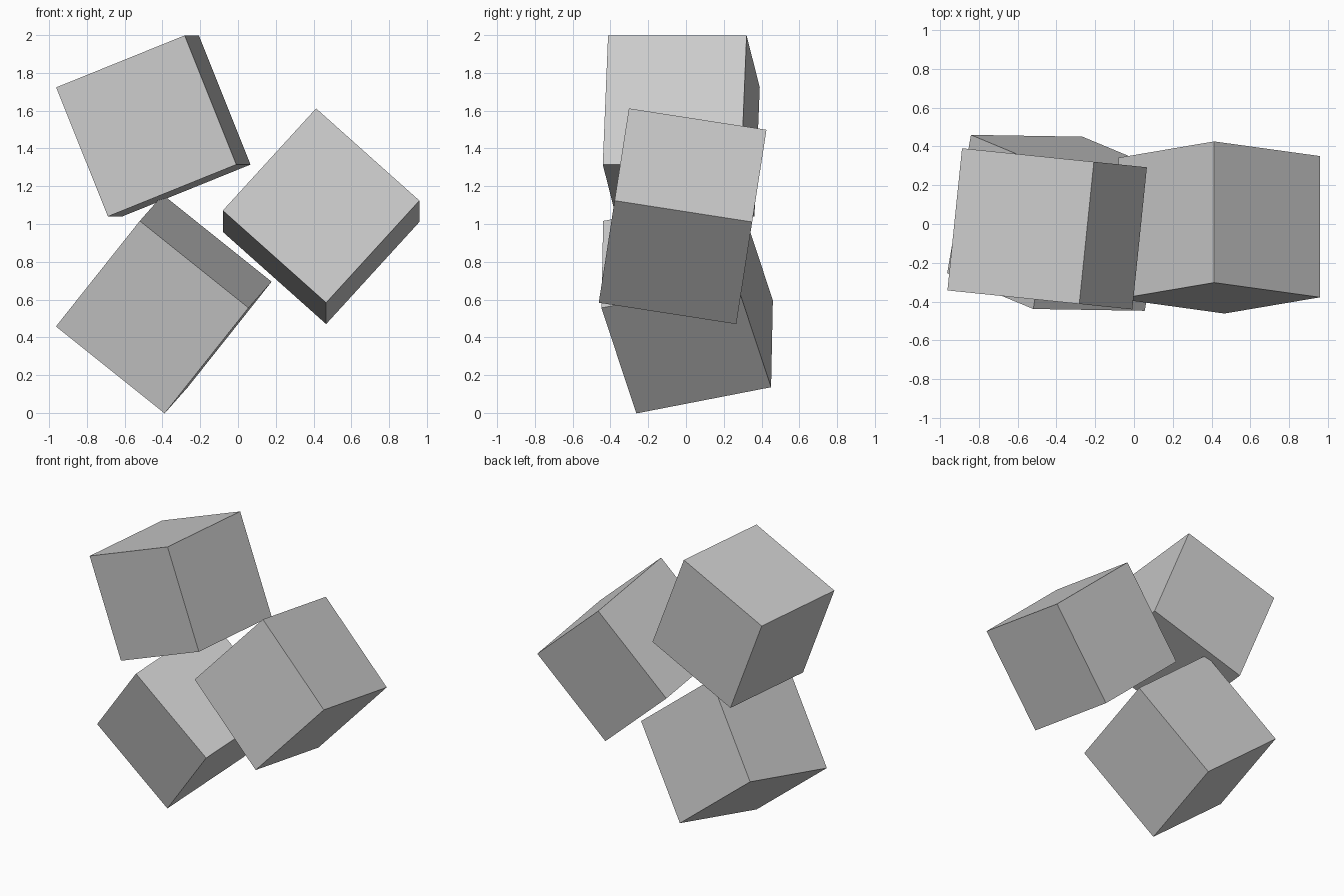
import bpy
from mathutils import Matrix, Vector

if "Cube" in bpy.data.objects:
    bpy.data.objects.remove(bpy.data.objects["Cube"])

SIDE = 0.737


def tumbled_cube(name, centre, depth, across):
    """Cube whose local y follows depth and local x follows across."""
    y = Vector(depth).normalized()
    x = Vector(across)
    x = (x - y * x.dot(y)).normalized()
    z = x.cross(y)
    rot = Matrix((x, y, z)).transposed().to_4x4()
    bpy.ops.mesh.primitive_cube_add(size=SIDE)
    ob = bpy.context.object
    ob.name = name
    ob.matrix_world = Matrix.Translation(centre) @ rot
    return ob


# Three equal cubes, each tipped its own way
tumbled_cube("upper_cube", (-0.448, -0.025, 1.519), (0.075, 0.73, 0.0), (0.68, -0.07, 0.275))
tumbled_cube("right_cube", (0.44, -0.018, 1.041), (0.0, 0.728, -0.113), (0.55, -0.08, -0.49))
tumbled_cube("lower_cube", (-0.393, 0.006, 0.576), (0.122, 0.71, 0.138), (0.445, -0.185, 0.56))
